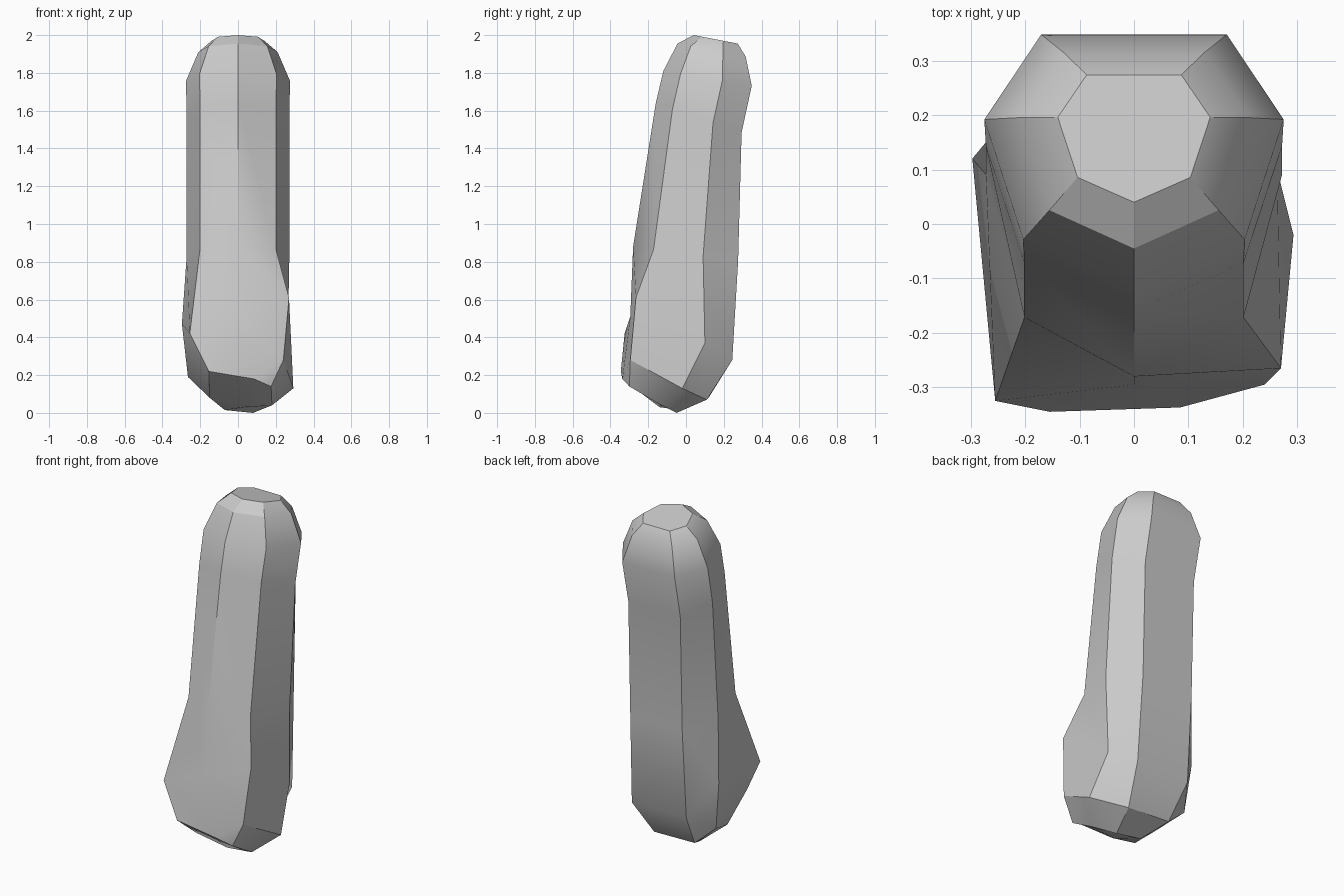
import bpy
import bmesh
import math
from mathutils import Vector

default_cube = bpy.data.objects.get("Cube")
if default_cube:
    bpy.data.objects.remove(default_cube, do_unlink=True)


def flat_material(name, colour):
    material = bpy.data.materials.new(name)
    material.use_nodes = True
    material.diffuse_color = colour
    material.node_tree.nodes["Principled BSDF"].inputs["Base Color"].default_value = colour
    return material


# Seven-sided section, counter-clockwise from the front corner
right_half = [(.74, -.62), (1, .3), (.62, .95)]
left_half = [(-x, y) for x, y in reversed(right_half)]
section = [(0, -1)] + right_half + left_half


def leaning_ring(centre_y, half_width, half_depth, height, tilt):
    """Section scaled, shifted back and tilted upwards at the front."""
    return [(x * half_width, centre_y + y * half_depth, height - y * tilt)
            for x, y in section]


# Regular upper shaft and rounded tip
rings = [
    leaning_ring(.16, .14, .12, 1.977, .023),
    leaning_ring(.14, .21, .185, 1.92, .035),
    leaning_ring(.12, .275, .24, 1.77, .04),
    leaning_ring(.073, .272, .233, 1.56, .08),
    leaning_ring(.005, .272, .285, .84, .04),
]

# Irregular swollen foot
bulge = [(0, -.295, .51), (.27, -.265, .61), (.263, .1, .37), (.18, .245, .28),
         (-.17, .24, .28), (-.297, .12, .47), (-.255, -.325, .42)]
foot_edge = [(.085, -.337, .18), (.24, -.295, .28), (.293, -.02, .13), (.13, .11, .07),
             (-.14, .12, .08), (-.265, .1, .19), (-.155, -.345, .22)]
chipped_edge = list(foot_edge)
chipped_edge[1] = (.175, -.3, .14)
underside = [(.03, -.14, .03), (.18, -.13, .04), (.08, -.05, 0), (.13, .11, .07),
             (-.14, .12, .08), (-.15, 0, .08), (-.15, -.17, .08)]
rings += [bulge, foot_edge, chipped_edge, underside]

# Loft the rings into one closed body
bm = bmesh.new()
loops = [[bm.verts.new(Vector(point)) for point in ring] for ring in rings]
sides = len(section)
for upper, lower in zip(loops, loops[1:]):
    for i in range(sides):
        j = (i + 1) % sides
        bm.faces.new((upper[i], lower[i], lower[j], upper[j]))
bm.faces.new(loops[0])
bottom = bm.verts.new((-.07, -.03, .015))
for i in range(sides):
    bm.faces.new((loops[-1][(i + 1) % sides], loops[-1][i], bottom))
bmesh.ops.remove_doubles(bm, verts=bm.verts, dist=.001)
bmesh.ops.recalc_face_normals(bm, faces=bm.faces)

mesh = bpy.data.meshes.new("stone_pillar")
bm.to_mesh(mesh)
bm.free()
pillar = bpy.data.objects.new("stone_pillar", mesh)
bpy.context.collection.objects.link(pillar)
mesh.materials.append(flat_material("stone grey", (.6, .6, .6, 1)))

# Soft facets with crisp ridges
bpy.ops.object.select_all(action="DESELECT")
pillar.select_set(True)
bpy.context.view_layer.objects.active = pillar
bpy.ops.object.shade_smooth_by_angle(angle=math.radians(30))
